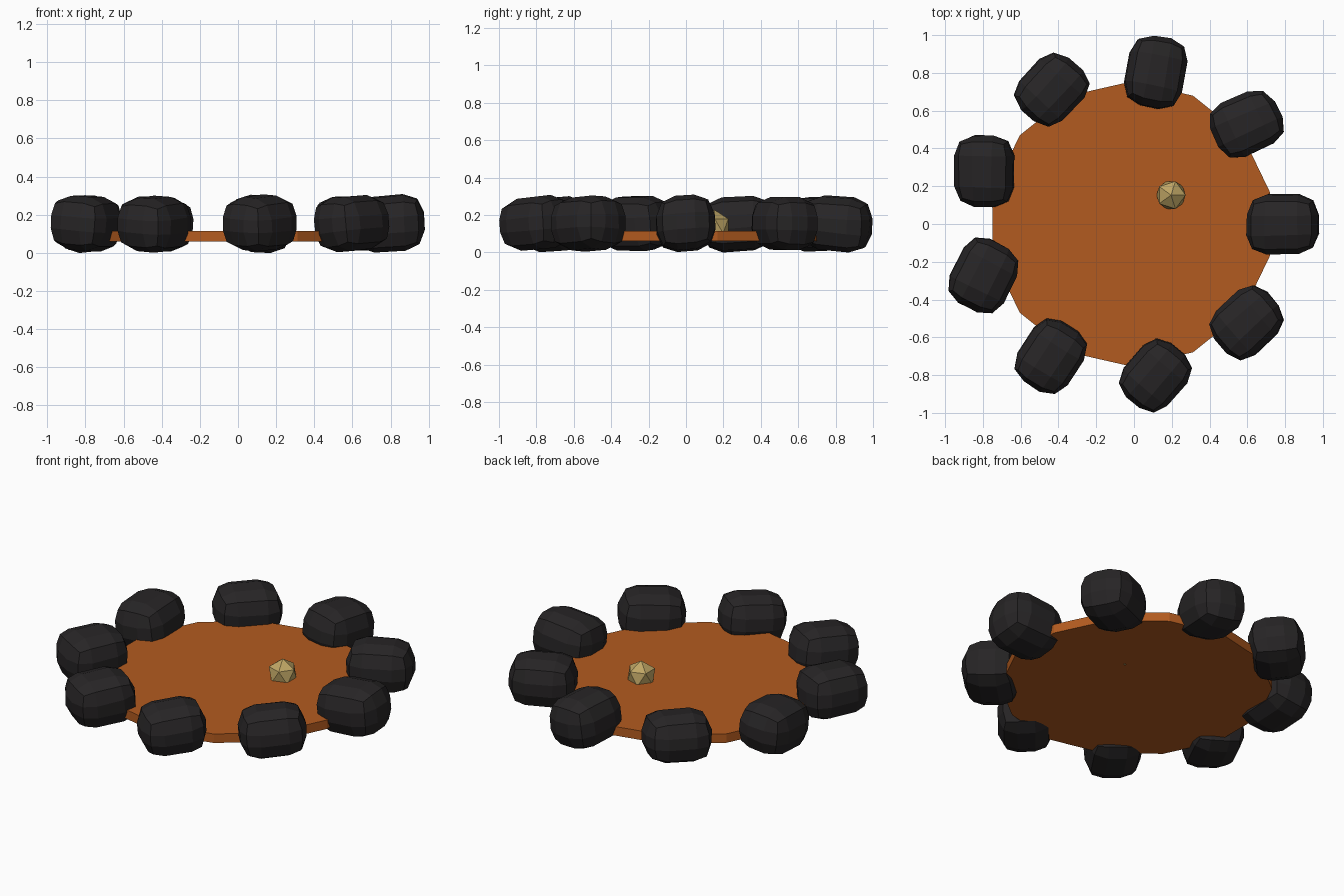
import bpy, bmesh, math, random
from mathutils import Vector, Euler

if "Cube" in bpy.data.objects:
    bpy.data.objects.remove(bpy.data.objects["Cube"])
random.seed(4)


def material(name, color):
    m = bpy.data.materials.new(name)
    m.diffuse_color = (*color, 1)
    m.use_nodes = True
    m.node_tree.nodes["Principled BSDF"].inputs["Base Color"].default_value = m.diffuse_color
    return m


def make(name, bm, mat, loc, rot=(0, 0, 0)):
    me = bpy.data.meshes.new(name)
    bm.normal_update()
    bm.to_mesh(me)
    bm.free()
    me.materials.append(mat)
    ob = bpy.data.objects.new(name, me)
    ob.location, ob.rotation_euler = loc, rot
    bpy.context.collection.objects.link(ob)
    return ob


charcoal = material("charcoal", (0.02, 0.018, 0.019))
ember = material("ember", (0.45, 0.105, 0.014))
brass = material("brass", (0.52, 0.38, 0.13))

# glowing bed: 14-sided disc, flat edges facing left and right
bm = bmesh.new()
bmesh.ops.create_cone(bm, cap_ends=True, segments=14, radius1=0.754, radius2=0.754, depth=0.055)
bed = make("ember_bed", bm, ember, (-0.015, 0, 0.0875))
xs = [v.co.x for v in bed.data.vertices]
ys = [v.co.y for v in bed.data.vertices]
if max(ys) > max(xs):   # vertex must lie on the y axis
    pass
else:
    bed.rotation_euler.z = math.pi / 14

# ring of chunky stones: x, y, heading of the long axis in degrees
stones = [(0.788, 0.0, 0), (0.598, 0.53, 25), (0.113, 0.805, 80),
          (-0.437, 0.712, 48), (-0.795, 0.28, 90), (-0.797, -0.275, 63),
          (-0.437, -0.705, 57), (0.113, -0.802, 50), (0.598, -0.522, 42)]
for i, (x, y, a) in enumerate(stones):
    bm = bmesh.new()
    bmesh.ops.create_cube(bm, size=1)
    bmesh.ops.scale(bm, vec=(0.375, 0.31, 0.285), verts=bm.verts)
    for v in bm.verts:
        v.co += Vector([random.uniform(-0.008, 0.008) for _ in range(3)])
    bmesh.ops.bevel(bm, geom=bm.edges[:], offset=0.105, segments=2,
                    profile=0.5, affect='EDGES')
    tilt = [random.uniform(-0.09, 0.09) for _ in range(2)]
    make(f"ring_stone_{i + 1}", bm, charcoal, (x, y, 0.154), (*tilt, math.radians(a)))

# small faceted nugget resting in the bed
bm = bmesh.new()
bmesh.ops.create_icosphere(bm, subdivisions=1, radius=0.086)
make("nugget", bm, brass, (0.196, 0.153, 0.141))
